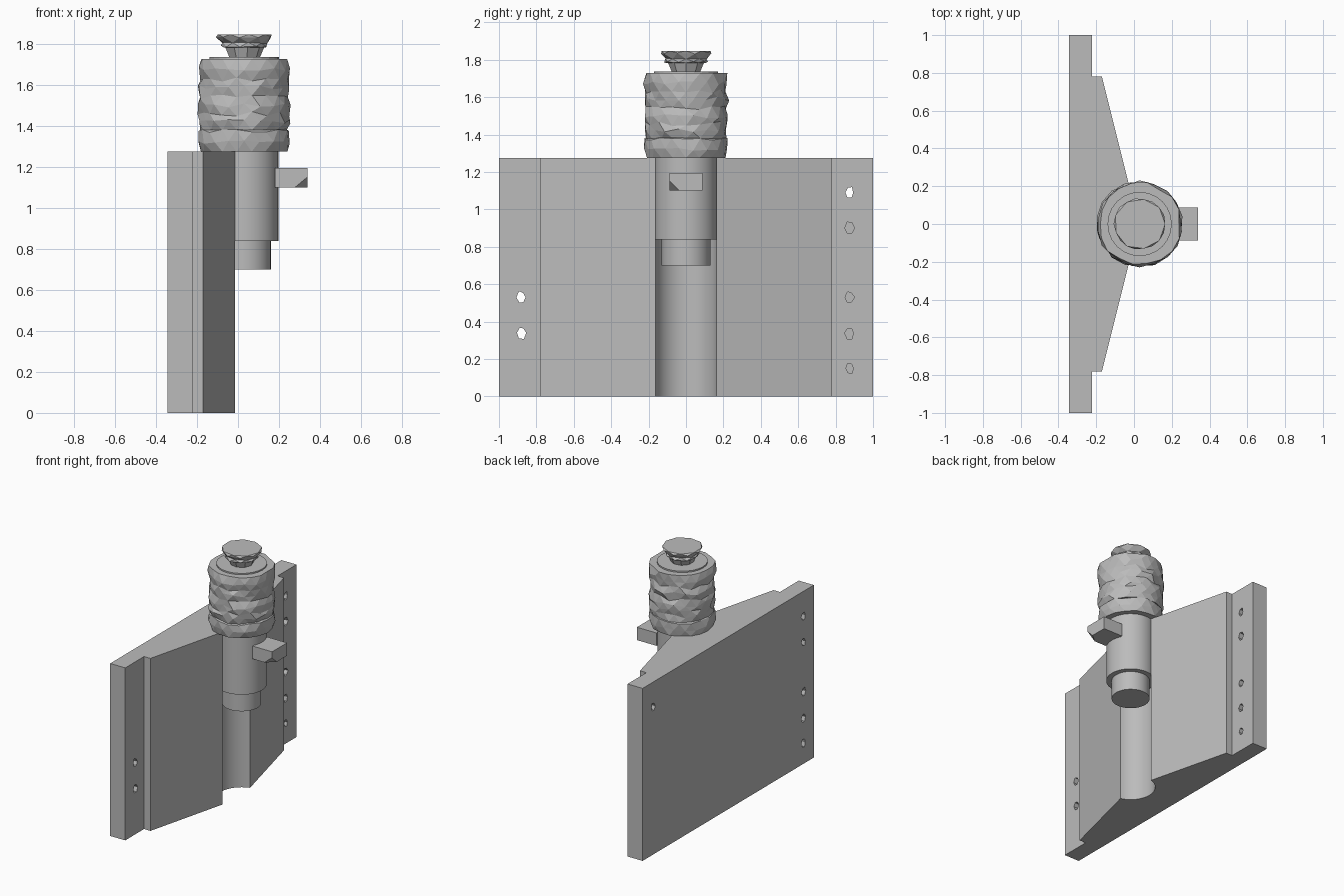
import bpy, bmesh, math, random
from math import sin, cos, pi

random.seed(4)
cube = bpy.data.objects.get("Cube")
if cube:
    bpy.data.objects.remove(cube)

grey = bpy.data.materials.new("plain grey")
grey.use_nodes = True
grey.diffuse_color = (0.5, 0.5, 0.5, 1)
grey.node_tree.nodes["Principled BSDF"].inputs["Base Color"].default_value = (0.5, 0.5, 0.5, 1)

AXIS_X = 0.03    # axis of the spindle
HEIGHT = 1.275   # height of the bracket


def make_object(name, bm, smooth=False):
    bmesh.ops.recalc_face_normals(bm, faces=bm.faces)
    mesh = bpy.data.meshes.new(name)
    bm.to_mesh(mesh)
    bm.free()
    mesh.materials.append(grey)
    obj = bpy.data.objects.new(name, mesh)
    bpy.context.collection.objects.link(obj)
    bpy.ops.object.select_all(action="DESELECT")
    obj.select_set(True)
    bpy.context.view_layer.objects.active = obj
    if smooth:
        bpy.ops.object.shade_smooth_by_angle(angle=math.radians(30))
    return obj


def lathe(name, profile, sides, jitter=0.0, smooth=False):
    """Stack rings of (radius, z); jitter roughens the wall into facets."""
    bm = bmesh.new()
    rings = []
    for k, (radius, z) in enumerate(profile):
        ring = []
        for i in range(sides):
            a = 2 * pi * (i + 0.5 * (k % 2) * (jitter > 0)) / sides
            r = radius + random.uniform(-jitter, jitter * 0.4)
            dz = random.uniform(-jitter, jitter) if 0 < k < len(profile) - 1 else 0
            ring.append(bm.verts.new((AXIS_X + r * cos(a), r * sin(a), z + dz)))
        rings.append(ring)
    for low, high in zip(rings, rings[1:]):
        for i in range(sides):
            j = (i + 1) % sides
            bm.faces.new((low[i], low[j], high[j], high[i]))
    bm.faces.new(rings[0])
    bm.faces.new(rings[-1])
    if jitter:
        walls = [f for f in bm.faces if len(f.verts) == 4]
        bmesh.ops.triangulate(bm, faces=walls)
    return make_object(name, bm, smooth)


# Bracket: stepped plate with tapered boss and a round groove
groove = 0.168
half = [(-0.345, 1), (-0.222, 1), (-0.222, 0.78), (-0.17, 0.78)]
start = math.acos(-0.045 / groove)
arc = [(AXIS_X + groove * cos(a), groove * sin(a))
       for a in (start + (2 * pi - 2 * start) * i / 24 for i in range(25))]
outline = half + arc + [(x, -y) for x, y in reversed(half)]
bm = bmesh.new()
base = bm.faces.new([bm.verts.new((x, y, 0)) for x, y in outline])
up = bmesh.ops.extrude_face_region(bm, geom=[base])["geom"]
bmesh.ops.translate(bm, vec=(0, 0, HEIGHT),
                    verts=[v for v in up if isinstance(v, bmesh.types.BMVert)])
bracket = make_object("bracket", bm, smooth=True)


# Rough screw holes: some pass through, others are blind
def add_hole(bm, y, z, x0, x1):
    n = 6
    spread = [random.uniform(0.75, 1.15) for _ in range(n)]
    ends = [[bm.verts.new((x, y + 0.024 * s * cos(2 * pi * i / n),
                           z + 0.034 * s * sin(2 * pi * i / n)))
             for i, s in enumerate(spread)] for x in (x0, x1)]
    for i in range(n):
        j = (i + 1) % n
        bm.faces.new((ends[0][i], ends[0][j], ends[1][j], ends[1][i]))
    bm.faces.new(ends[0])
    bm.faces.new(ends[1])


bm = bmesh.new()
for z in (0.15, 0.34, 0.53, 0.9, 1.09):
    add_hole(bm, 0.875, z, -0.4 if z > 1 else -0.3, -0.2)
    add_hole(bm, -0.88, z, -0.4, -0.2 if 0.3 < z < 0.6 else -0.27)
cutter = make_object("hole_cutter", bm)
cutter.hide_render = True
mod = bracket.modifiers.new("holes", "BOOLEAN")
mod.operation = "DIFFERENCE"
mod.solver = "EXACT"
mod.object = cutter
bpy.context.view_layer.objects.active = bracket
bpy.ops.object.modifier_apply(modifier=mod.name)
bpy.data.objects.remove(cutter)

# Smooth spindle and its narrower tip
lathe("spindle", [(0.167, 0.84), (0.167, 1.3)], 48, smooth=True)
lathe("spindle_tip", [(0.13, 0.7), (0.13, 0.85)], 48, smooth=True)

# Rough grip sleeve with a skirt below
lathe("grip_skirt", [(0.212, 1.275), (0.224, 1.32), (0.222, 1.375), (0.205, 1.385)],
      18, jitter=0.009)
lathe("grip_sleeve", [(0.215, 1.38), (0.226, 1.42), (0.222, 1.46), (0.228, 1.5),
                      (0.222, 1.54), (0.226, 1.59), (0.22, 1.63), (0.227, 1.68),
                      (0.22, 1.728)], 18, jitter=0.013)

# Top collar, neck and flared knob
lathe("top_collar", [(0.17, 1.72), (0.17, 1.738)], 24)
lathe("knob_neck", [(0.075, 1.73), (0.1, 1.79)], 9)
lathe("knob", [(0.108, 1.783), (0.118, 1.79), (0.112, 1.805),
               (0.138, 1.835), (0.135, 1.848)], 9, jitter=0.004)

# Side tab with one corner sliced off
bm = bmesh.new()
bmesh.ops.create_cube(bm, size=1)
for v in bm.verts:
    v.co = (0.26 + v.co.x * 0.16, v.co.y * 0.175, 1.148 + v.co.z * 0.095)
bmesh.ops.bisect_plane(bm, geom=bm.verts[:] + bm.edges[:] + bm.faces[:],
                       plane_co=(0.34, -0.05, 1.115), plane_no=(0.5, -0.6, -0.6),
                       clear_outer=True)
bmesh.ops.holes_fill(bm, edges=[e for e in bm.edges if e.is_boundary])
make_object("side_tab", bm)
